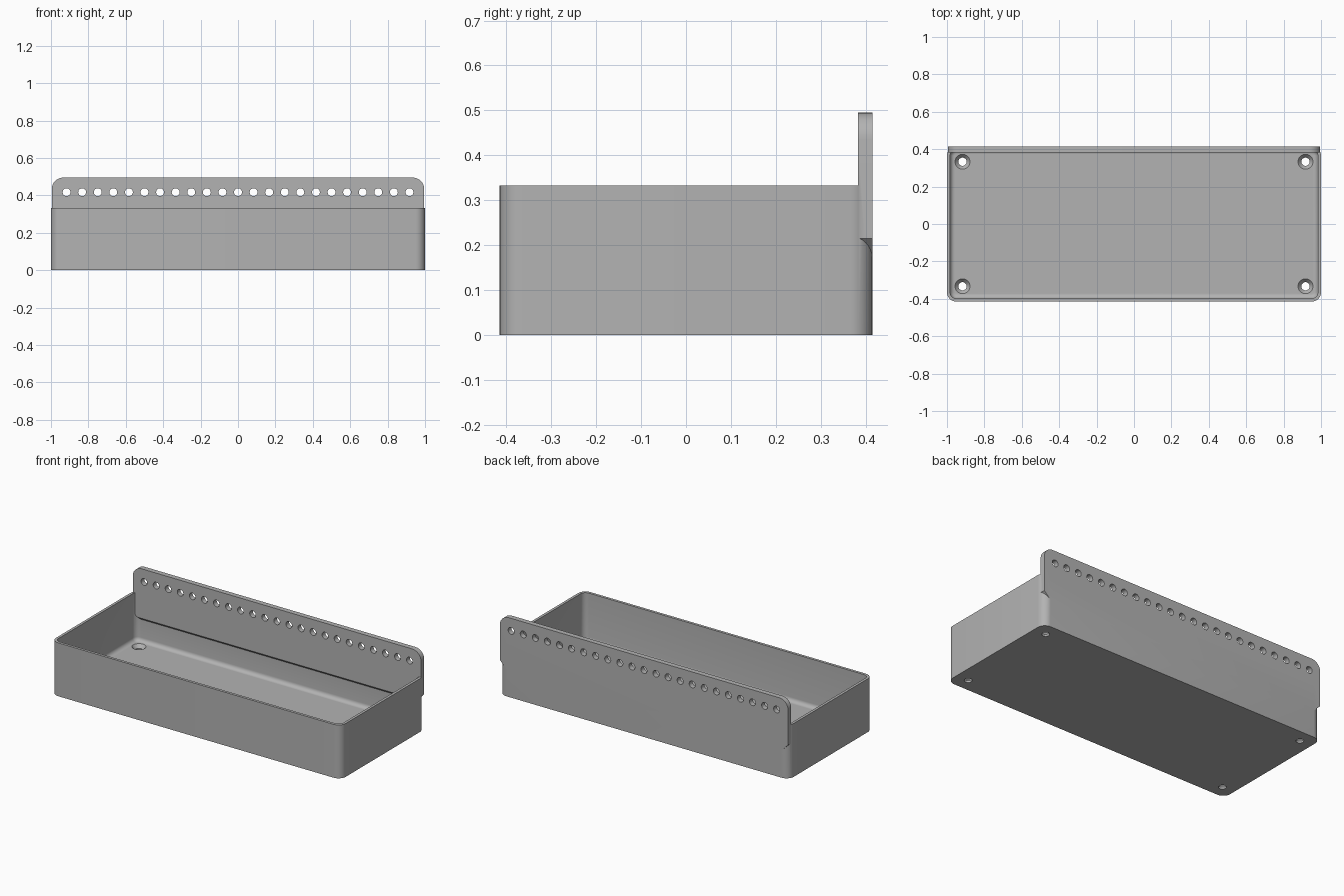
import bpy, bmesh
from math import cos, sin, pi, radians

if "Cube" in bpy.data.objects:
    bpy.data.objects.remove(bpy.data.objects["Cube"])

HALF_X, HALF_Y, RIM = 1.0, 0.415, 0.333
WALL, FLOOR, CORNER, FILLET = 0.0167, 0.033, 0.05, 0.025
PLATE_FRONT = 0.383

grey = bpy.data.materials.new("plain grey")
grey.use_nodes = True
colour = (0.45, 0.45, 0.45, 1)
grey.diffuse_color = colour
grey.node_tree.nodes["Principled BSDF"].inputs["Base Color"].default_value = colour


def arc(cx, cy, r, start, steps=8):
    """Quarter circle of points, counter-clockwise from start degrees."""
    angles = [radians(start) + pi / 2 * i / steps for i in range(steps + 1)]
    return [(cx + r * cos(a), cy + r * sin(a)) for a in angles]


def rounded_rect(hx, hy, r):
    x, y = hx - r, hy - r
    return arc(x, y, r, 0) + arc(-x, y, r, 90) + arc(-x, -y, r, 180) + arc(x, -y, r, 270)


def loft(name, rings):
    """Solid skinned through equal-length rings of 3D points."""
    bm = bmesh.new()
    loops = [[bm.verts.new(p) for p in ring] for ring in rings]
    n = len(loops[0])
    for low, high in zip(loops, loops[1:]):
        for i in range(n):
            j = (i + 1) % n
            bm.faces.new((low[i], low[j], high[j], high[i]))
    bm.faces.new(loops[0][::-1])
    bm.faces.new(loops[-1])
    bmesh.ops.recalc_face_normals(bm, faces=bm.faces)
    mesh = bpy.data.meshes.new(name)
    bm.to_mesh(mesh)
    bm.free()
    mesh.materials.append(grey)
    obj = bpy.data.objects.new(name, mesh)
    bpy.context.collection.objects.link(obj)
    return obj


def combine(target, tool, operation):
    """Apply a boolean and discard the tool."""
    tool.hide_render = True
    mod = target.modifiers.new("combine", "BOOLEAN")
    mod.operation, mod.solver, mod.object = operation, "EXACT", tool
    bpy.context.view_layer.objects.active = target
    bpy.ops.object.modifier_apply(modifier=mod.name)
    bpy.data.objects.remove(tool)


def circle(r, steps=32):
    return [(r * cos(2 * pi * i / steps), r * sin(2 * pi * i / steps)) for i in range(steps)]


# Tray shell with rounded upright corners
outline = rounded_rect(HALF_X, HALF_Y, CORNER)
tray = loft("tray", [[(x, y, z) for x, y in outline] for z in (0, RIM)])

# Inner cavity with a fillet around the floor
rings = []
for i in range(7):
    a = pi / 2 * i / 6
    inset = WALL + FILLET * (1 - sin(a))
    z = FLOOR + FILLET * (1 - cos(a))
    ring = rounded_rect(HALF_X - inset, HALF_Y - inset, CORNER - inset)
    rings.append([(x, y, z) for x, y in ring])
rings.append([(x, y, RIM + 0.1) for x, y, z in rings[-1]])
combine(tray, loft("cavity", rings), "DIFFERENCE")

# Raised back plate: rounded top, sloped lower ends and inner lower edge
end, top, low, r = 0.995, 0.495, 0.17, 0.06
right_half = [(0.95, low), (end, low + 0.045)] + arc(end - r, top - r, r, 0)
profile = right_half + [(-x, z) for x, z in reversed(right_half)]
lip = 0.0155
plate = loft("back_plate", [
    [(x, PLATE_FRONT, max(z, low + lip)) if z > low else (x + (lip if x > 0 else -lip), PLATE_FRONT, z + lip)
     for x, z in profile],
    [(x, PLATE_FRONT + lip, z) for x, z in profile],
    [(x, HALF_Y, z) for x, z in profile]])
combine(tray, plate, "UNION")

# Row of holes along the back plate
for i in range(23):
    cx = (i - 11) / 12
    hole = loft("plate_hole", [[(cx + x, y, 0.417 + z) for x, z in circle(0.021)] for y in (0.3, 0.5)])
    combine(tray, hole, "DIFFERENCE")

# Countersunk screw holes in the floor corners
for sx in (-1, 1):
    for sy in (-1, 1):
        steps = [(0.022, -0.05), (0.022, 0.012), (0.040, FLOOR), (0.040, 0.045)]
        screw = loft("screw_hole", [[(sx * 0.917 + x, sy * 0.333 + y, z) for x, y in circle(rad)]
                                    for rad, z in steps])
        combine(tray, screw, "DIFFERENCE")

bpy.ops.object.select_all(action="DESELECT")
tray.select_set(True)
bpy.context.view_layer.objects.active = tray
bpy.ops.object.shade_smooth_by_angle(angle=radians(30))
